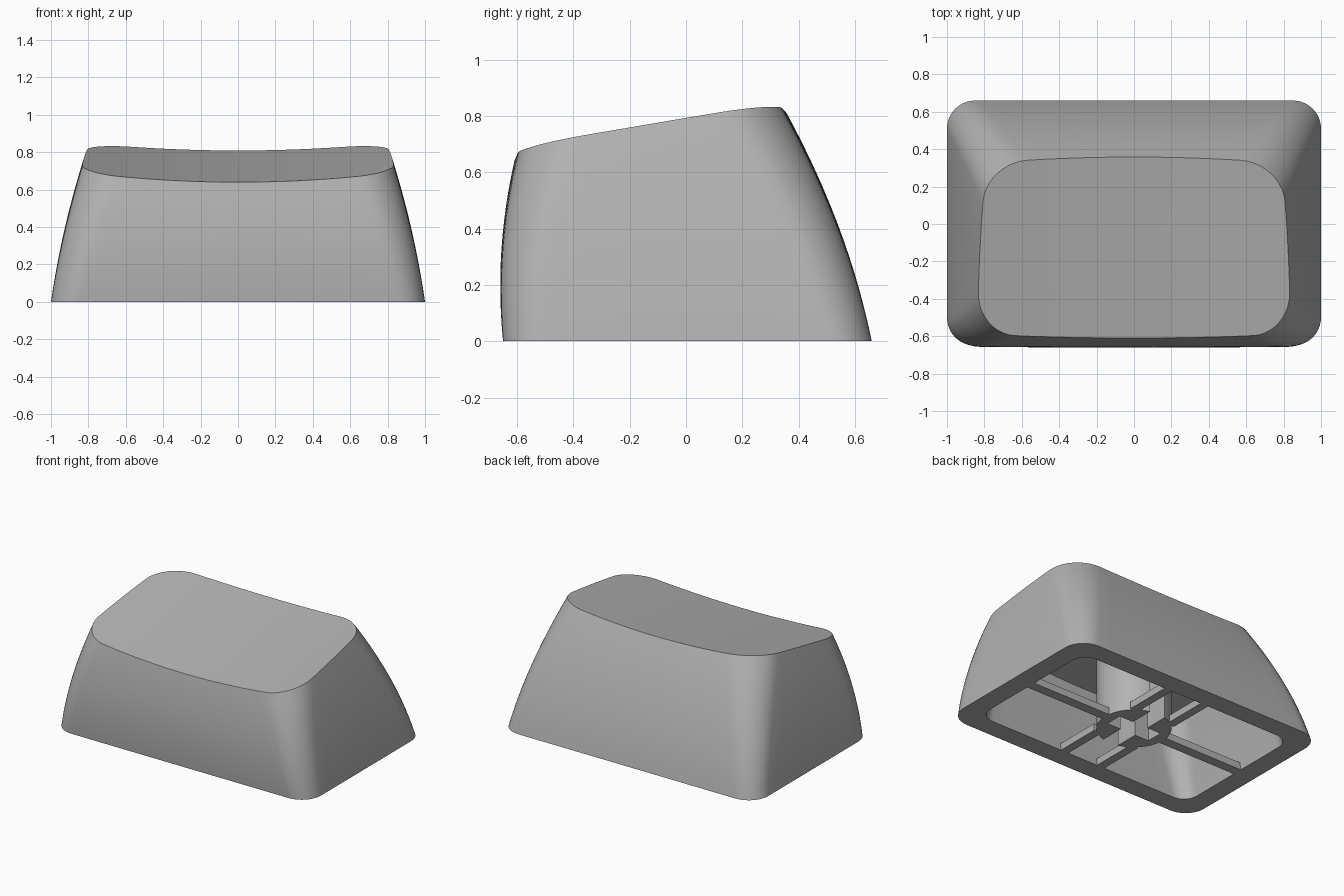
import bpy, bmesh, math
from mathutils import Vector

if "Cube" in bpy.data.objects:
    bpy.data.objects.remove(bpy.data.objects["Cube"], do_unlink=True)

grey = bpy.data.materials.new("plain grey")
grey.use_nodes = True
grey.diffuse_color = (0.45, 0.45, 0.45, 1)
grey.node_tree.nodes["Principled BSDF"].inputs["Base Color"].default_value = grey.diffuse_color


def finish(name, bm):
    """Turn a bmesh into a grey object, smooth with sharp edges kept."""
    bmesh.ops.recalc_face_normals(bm, faces=bm.faces[:])
    mesh = bpy.data.meshes.new(name)
    bm.to_mesh(mesh)
    bm.free()
    mesh.materials.append(grey)
    obj = bpy.data.objects.new(name, mesh)
    bpy.context.collection.objects.link(obj)
    bpy.ops.object.select_all(action="DESELECT")
    obj.select_set(True)
    bpy.context.view_layer.objects.active = obj
    bpy.ops.object.shade_smooth_by_angle(angle=math.radians(30))
    return obj


# Shape rules: dished sloping top and bulging walls
def top_z(x, y):
    return 0.64 + 0.175 * (y + 0.61) + 0.07 * x * x


def front_y(z):
    return -0.65 - 0.101 * z + 0.256 * z * z


def back_y(z):
    return 0.66 - 0.203 * z - 0.21 * z * z


def half_width(z):
    return 1 - 0.144 * z - 0.11 * z * z


CORNER, LONG, SHORT = 10, 16, 10


def outline_point(side, step, z, inset):
    """Point on the rounded rectangle at height z; each side is a corner arc then an edge."""
    hx = half_width(z) - inset
    y0, y1 = front_y(z) + inset, back_y(z) - inset
    hy, cy = (y1 - y0) / 2, (y0 + y1) / 2
    r = 0.15 + 0.09 * z - 0.3 * inset
    signs = [(1, 1), (-1, 1), (-1, -1), (1, -1)]

    def arc(s, a):
        sx, sy = signs[s % 4]
        angle = math.radians(90) * (s + a)
        return Vector((sx * (hx - r) + r * math.cos(angle),
                       sy * (hy - r) + r * math.sin(angle)))

    if step <= CORNER:
        p = arc(side, step / CORNER)
    else:
        count = LONG if side % 2 == 0 else SHORT
        p = arc(side, 1).lerp(arc(side + 1, 0), (step - CORNER) / count)
    bow = 0.015 * z
    x = p.x - math.copysign(bow, p.x) * (p.y / hy) ** 2 * abs(p.x / hx)
    y = p.y - math.copysign(bow, p.y) * (p.x / hx) ** 2 * abs(p.y / hy)
    return x, y + cy


def wall_ring(f, inset=0, drop=0):
    """Ring at the fraction f of the way from the base up to the dished top."""
    ring = []
    for side in range(4):
        for step in range(CORNER + (LONG if side % 2 == 0 else SHORT)):
            z = 0.4 * f
            for _ in range(12):
                x, y = outline_point(side, step, z, inset)
                z = f * (top_z(x, y) - drop)
            ring.append((x, y, z))
    return ring


def shrink(ring, k, drop=0):
    cy = -0.12
    return [(x * k, cy + (y - cy) * k, top_z(x * k, cy + (y - cy) * k) - drop)
            for x, y, _ in ring]


# Cap shell: roof underside, inner wall, rim, outer wall, dished top
WALL, ROOF, LEVELS, TOP_STEPS = 0.14, 0.15, 14, 8
inner = [wall_ring(i / LEVELS, WALL, ROOF) for i in range(LEVELS + 1)]
outer = [wall_ring(i / LEVELS) for i in range(LEVELS + 1)]
scales = [1 - i / TOP_STEPS for i in range(1, TOP_STEPS)]
rings = [shrink(inner[-1], k, ROOF) for k in reversed(scales)]
rings += inner[::-1] + outer
rings += [shrink(outer[-1], k) for k in scales]

bm = bmesh.new()
loops = [[bm.verts.new(p) for p in ring] for ring in rings]
n = len(loops[0])
for a, b in zip(loops, loops[1:]):
    for i in range(n):
        j = (i + 1) % n
        bm.faces.new((a[i], a[j], b[j], b[i]))
for loop, drop in ((loops[0], ROOF), (loops[-1], 0)):
    centre = bm.verts.new((0, -0.12, top_z(0, -0.12) - drop))
    for i in range(n):
        bm.faces.new((loop[i], loop[(i + 1) % n], centre))
finish("cap_shell", bm)


def prism(name, points, z0, z1):
    """Extrude a flat outline upwards."""
    bm = bmesh.new()
    face = bm.faces.new([bm.verts.new((x, y, z0)) for x, y in points])
    top = bmesh.ops.extrude_face_region(bm, geom=[face])["geom"]
    bmesh.ops.translate(bm, vec=(0, 0, z1 - z0),
                        verts=[v for v in top if isinstance(v, bmesh.types.BMVert)])
    return finish(name, bm)


def bar(name, x0, x1, y0, y1):
    prism(name, [(x0, y0), (x1, y0), (x1, y1), (x0, y1)], 0, 0.05)


# Socket stem: two notched halves with a cross-shaped gap between
R, GAP, NOTCH = 0.24, 0.06, 0.17
limit = math.acos(GAP / R)
for side, label in ((1, "left"), (-1, "right")):
    arc = [limit * (i / 10 - 1) for i in range(21)]
    half = [(side * R * math.cos(a), R * math.sin(a)) for a in arc]
    half += [(side * x, y) for x, y in ((GAP, GAP), (NOTCH, GAP), (NOTCH, -GAP), (GAP, -GAP))]
    prism("stem_" + label, half, 0, 0.62)

    # Ribs tying the stem to the walls
    bar("side_rib_" + label, *sorted((side * (R - 0.02), side * 0.88)), -0.035, 0.035)
    for y0, y1, end in ((-0.53, -0.18, "front"), (0.18, 0.53, "back")):
        x = side * 0.15
        bar(f"{end}_rib_{label}", x - 0.03, x + 0.03, y0, y1)

# Solid core closing the socket
prism("stem_core", [(0.23 * math.cos(math.tau * i / 32), 0.23 * math.sin(math.tau * i / 32))
                    for i in range(32)], 0.4, 0.62)
